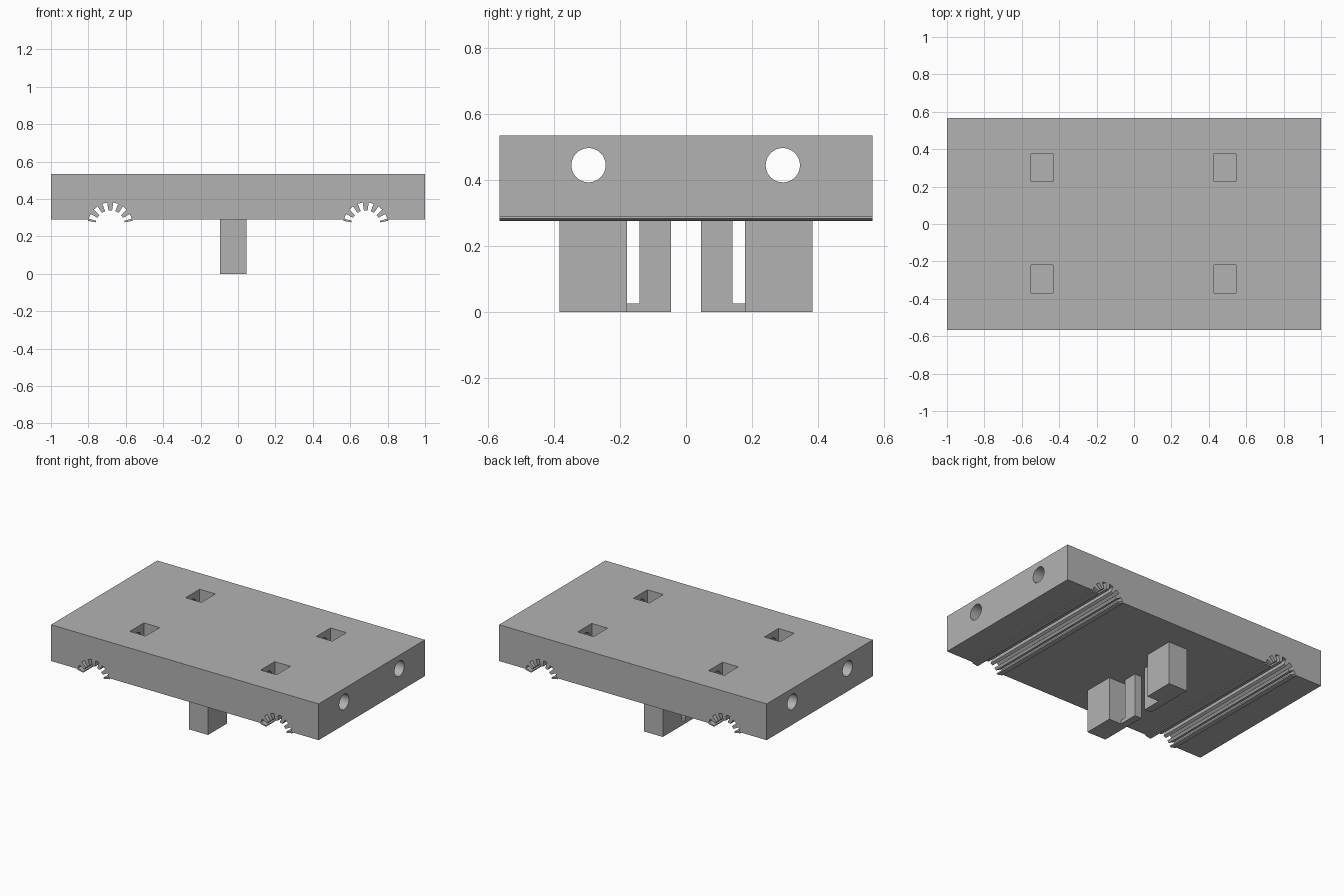
import bpy, bmesh, math

if "Cube" in bpy.data.objects:
    bpy.data.objects.remove(bpy.data.objects["Cube"])

grey = bpy.data.materials.new("plain grey")
grey.diffuse_color = (0.45, 0.45, 0.45, 1)
grey.use_nodes = True
grey.node_tree.nodes["Principled BSDF"].inputs["Base Color"].default_value = grey.diffuse_color

BOTTOM, TOP, HALF_Y = 0.29, 0.535, 0.567


def extrude_profile(name, points, axis, start, end):
    """Extrude a closed (u, z) profile along x or y."""
    bm = bmesh.new()
    place = (lambda u, z: (u, start, z)) if axis == "y" else (lambda u, z: (start, u, z))
    face = bm.faces.new([bm.verts.new(place(u, z)) for u, z in points])
    new = bmesh.ops.extrude_face_region(bm, geom=[face])["geom"]
    shift = (0, end - start, 0) if axis == "y" else (end - start, 0, 0)
    bmesh.ops.translate(bm, vec=shift, verts=[v for v in new if isinstance(v, bmesh.types.BMVert)])
    bmesh.ops.recalc_face_normals(bm, faces=bm.faces)
    mesh = bpy.data.meshes.new(name)
    bm.to_mesh(mesh)
    bm.free()
    mesh.materials.append(grey)
    obj = bpy.data.objects.new(name, mesh)
    bpy.context.collection.objects.link(obj)
    return obj


def box(name, x0, x1, y0, y1, z0, z1):
    return extrude_profile(name, [(x0, z0), (x1, z0), (x1, z1), (x0, z1)], "y", y0, y1)


def cut(target, cutter):
    cutter.hide_render = True
    mod = target.modifiers.new("cut", "BOOLEAN")
    mod.operation, mod.solver, mod.object = "DIFFERENCE", "EXACT", cutter
    bpy.context.view_layer.objects.active = target
    bpy.ops.object.modifier_apply(modifier=mod.name)
    bpy.data.objects.remove(cutter)


def bearing_groove(cx, cz=0.262, inner=0.078, outer=0.12):
    """Toothed half-round groove, listed left to right."""
    def polar(r, degrees):
        a = math.radians(degrees)
        return (cx + r * math.sin(a), cz + r * math.cos(a))
    pts = [(cx - 0.118, BOTTOM), polar(outer, -80), polar(inner, -80)]
    for slot in (-67.5, -41, -14, 14, 41, 67.5):
        pts += [polar(inner, slot - 6.5), polar(outer, slot - 6.5),
                polar(outer, slot + 6.5), polar(inner, slot + 6.5)]
    return pts + [polar(inner, 80), polar(outer, 80), (cx + 0.118, BOTTOM)]


# Plate with two toothed grooves along its underside
profile = [(-1, TOP), (-1, BOTTOM)]
for cx in (-0.683, 0.683):
    profile += bearing_groove(cx)
profile += [(1, BOTTOM), (1, TOP)]
plate = extrude_profile("carriage_plate", profile, "y", -HALF_Y, HALF_Y)

# Rod holes running the full length
for y in (-0.296, 0.294):
    circle = [(y + 0.052 * math.cos(i * math.tau / 48), 0.445 + 0.052 * math.sin(i * math.tau / 48))
              for i in range(48)]
    cut(plate, extrude_profile("rod_cutter", circle, "x", -1.2, 1.2))

# Square nut pockets from the top
for x in (-0.491, 0.487):
    for y in (-0.294, 0.301):
        cut(plate, box("pocket_cutter", x - 0.059, x + 0.059, y - 0.075, y + 0.075, 0.385, 0.6))

bpy.ops.object.select_all(action="DESELECT")
plate.select_set(True)
bpy.context.view_layer.objects.active = plate
bpy.ops.object.shade_smooth_by_angle(angle=math.radians(20))

# Belt clamps underneath: thick post, thin finger and a low bridge between them
for side, s in (("front", -1), ("back", 1)):
    def part(name, x1, y0, y1, z1):
        a, b = sorted((s * y0, s * y1))
        box(f"{side}_{name}", -0.096, x1, a, b, 0, z1)
    part("clamp_post", 0.045, 0.179, 0.384, BOTTOM)
    part("clamp_finger", -0.046, 0.046, 0.141, BOTTOM)
    part("clamp_bridge", -0.046, 0.141, 0.179, 0.025)
